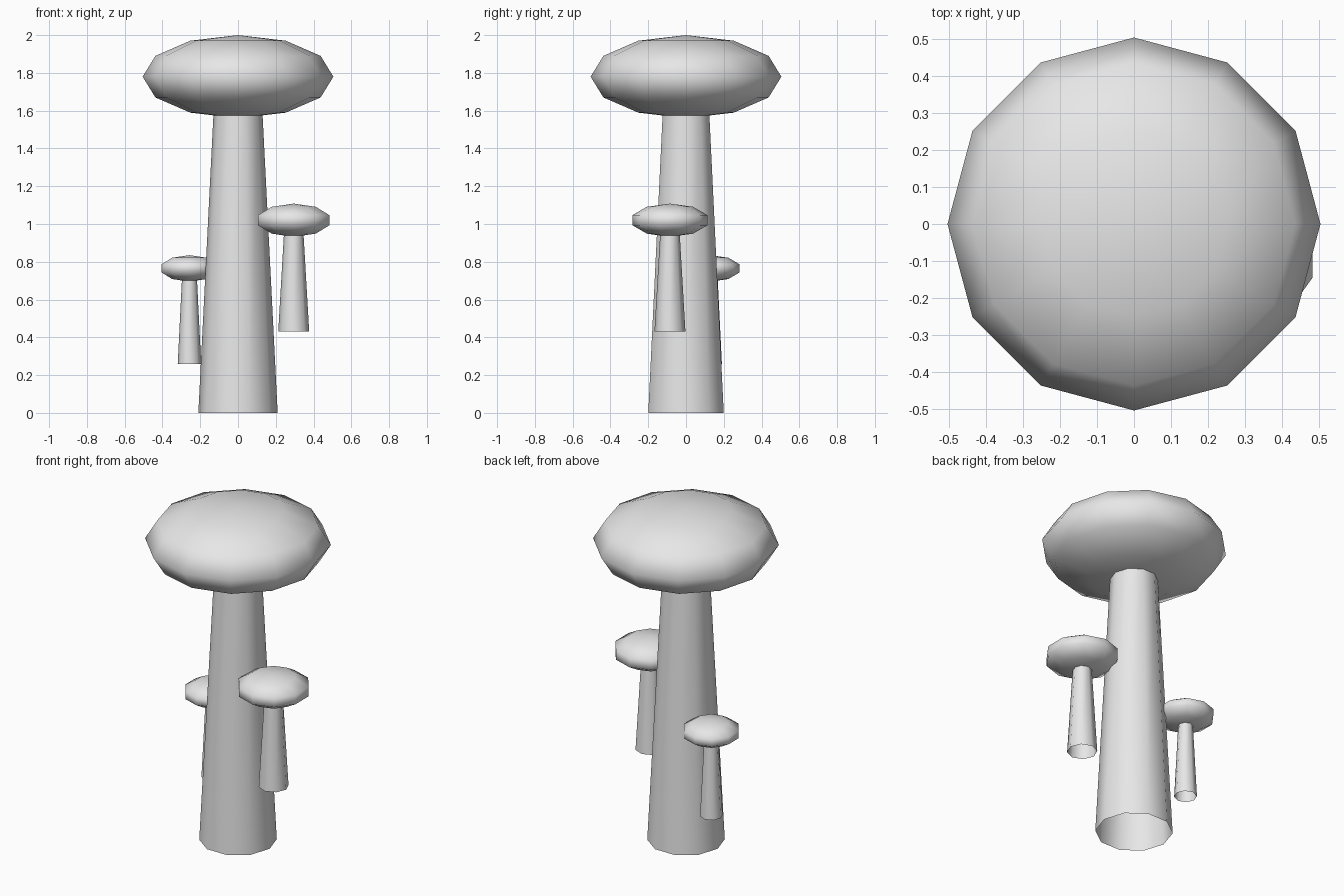
import bpy, bmesh, math
from mathutils import Matrix

if "Cube" in bpy.data.objects:
    bpy.data.objects.remove(bpy.data.objects["Cube"])

grey = bpy.data.materials.new("pale_grey")
grey.diffuse_color = (0.8, 0.8, 0.8, 1)
grey.use_nodes = True
grey.node_tree.nodes["Principled BSDF"].inputs["Base Color"].default_value = grey.diffuse_color


def finish(name, bm, loc):
    mesh = bpy.data.meshes.new(name)
    bm.to_mesh(mesh)
    bm.free()
    mesh.materials.append(grey)
    mesh.shade_smooth()
    obj = bpy.data.objects.new(name, mesh)
    obj.location = loc
    bpy.context.collection.objects.link(obj)


def stem(name, x, y, z0, z1, r0, r1, sides):
    """Open tapered tube with a corner on the x axis."""
    bm = bmesh.new()
    rings = []
    for r, z in ((r0, 0), (r1, z1 - z0)):
        rings.append([bm.verts.new((r * math.cos(i * math.tau / sides),
                                    r * math.sin(i * math.tau / sides), z))
                      for i in range(sides)])
    low, high = rings
    for i in range(sides):
        j = (i + 1) % sides
        bm.faces.new((low[i], low[j], high[j], high[i]))
    finish(name, bm, (x, y, z0))


def cap(name, x, y, z, radius, half_height, segments, rings):
    """Flattened low-poly ball."""
    bm = bmesh.new()
    bmesh.ops.create_uvsphere(bm, u_segments=segments, v_segments=rings, radius=1,
                              matrix=Matrix.Diagonal((radius, radius, half_height, 1)))
    finish(name, bm, (x, y, z))


# Main mushroom
stem("main_stem", 0, 0, 0, 1.58, 0.21, 0.13, 10)
cap("main_cap", 0, 0, 1.78, 0.505, 0.22, 12, 6)

# Right side mushroom
stem("right_stem", 0.295, -0.085, 0.43, 0.945, 0.082, 0.052, 8)
cap("right_cap", 0.295, -0.085, 1.02, 0.208, 0.088, 10, 5)

# Left side mushroom
stem("left_stem", -0.257, 0.128, 0.26, 0.705, 0.062, 0.04, 8)
cap("left_cap", -0.257, 0.128, 0.765, 0.163, 0.07, 10, 5)
